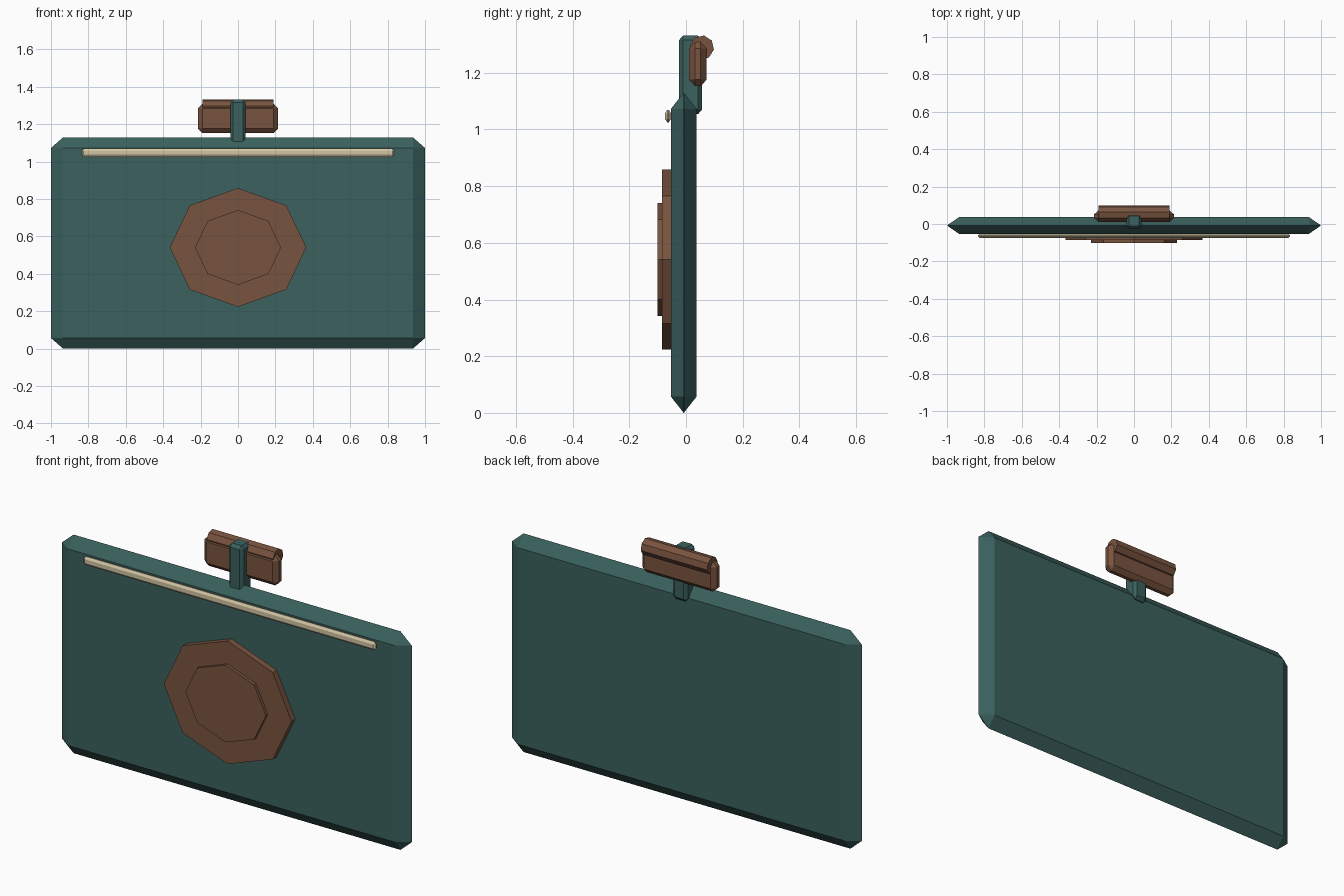
import bpy, bmesh, math
from itertools import product

if "Cube" in bpy.data.objects:
    bpy.data.objects.remove(bpy.data.objects["Cube"])


def material(name, rgb):
    m = bpy.data.materials.new(name)
    m.diffuse_color = (*rgb, 1)
    m.use_nodes = True
    m.node_tree.nodes["Principled BSDF"].inputs["Base Color"].default_value = m.diffuse_color
    return m


TEAL = material("dark teal", (0.043, 0.120, 0.112))
BROWN = material("brown", (0.190, 0.088, 0.050))
CREAM = material("cream", (0.65, 0.56, 0.37))


def finish(name, bm, mat):
    bmesh.ops.recalc_face_normals(bm, faces=bm.faces)
    me = bpy.data.meshes.new(name)
    bm.to_mesh(me)
    bm.free()
    me.materials.append(mat)
    ob = bpy.data.objects.new(name, me)
    bpy.context.collection.objects.link(ob)
    return ob


def chamfer_box(name, lo, hi, cut, mat):
    """Box whose edges are cut off by cut = (x, y, z) amounts."""
    c = [(a + b) / 2 for a, b in zip(lo, hi)]
    h = [(b - a) / 2 for a, b in zip(lo, hi)]
    pts = set()
    for s in product((-1, 1), repeat=3):
        for axis in range(3):  # each corner becomes a small triangle
            pts.add(tuple(round(c[i] + s[i] * (h[i] - (0 if i == axis else cut[i])), 6)
                          for i in range(3)))
    bm = bmesh.new()
    for p in sorted(pts):
        bm.verts.new(p)
    bmesh.ops.convex_hull(bm, input=bm.verts)
    bmesh.ops.dissolve_limit(bm, angle_limit=0.01, verts=bm.verts, edges=bm.edges)
    return finish(name, bm, mat)


def prism(name, axis, a0, a1, centre, radii, turn, mat, n=8):
    """Octagonal prism along axis 'x' or 'y'; centre and radii lie in the other two axes."""
    bm = bmesh.new()
    rings = []
    for a in (a0, a1):
        ring = []
        for i in range(n):
            t = math.radians(turn) + i * math.tau / n
            u = centre[0] + radii[0] * math.cos(t)
            z = centre[1] + radii[1] * math.sin(t)
            ring.append(bm.verts.new((a, u, z) if axis == 'x' else (u, a, z)))
        bm.faces.new(ring)
        rings.append(ring)
    for i in range(n):
        j = (i + 1) % n
        bm.faces.new((rings[0][i], rings[0][j], rings[1][j], rings[1][i]))
    return finish(name, bm, mat)


# Main slab, chamfered to a knife edge all round
chamfer_box("panel", (-1, -0.053, 0), (1, 0.037, 1.13), (0.065, 0.0449, 0.057), TEAL)

# Stepped octagonal medallion on the front
prism("medallion_base", 'y', -0.085, -0.05, (0, 0.541), (0.365, 0.318), 0, BROWN)
prism("medallion_step", 'y', -0.101, -0.084, (0, 0.541), (0.23, 0.2), 0, BROWN)

# Pale strip near the top edge
chamfer_box("trim_strip", (-0.835, -0.074, 1.025), (0.835, -0.053, 1.069),
            (0.01, 0.008, 0.012), CREAM)

# Post with the clasp behind it
chamfer_box("post", (-0.041, -0.025, 1.055), (0.041, 0.057, 1.331),
            (0.014, 0.014, 0.016), TEAL)
chamfer_box("clasp_block", (-0.213, 0.011, 1.153), (0.213, 0.073, 1.308),
            (0.023, 0.021, 0.023), BROWN)
prism("clasp_roll", 'x', -0.19, 0.19, (0.056, 1.289), (0.043, 0.043), -10, BROWN)
